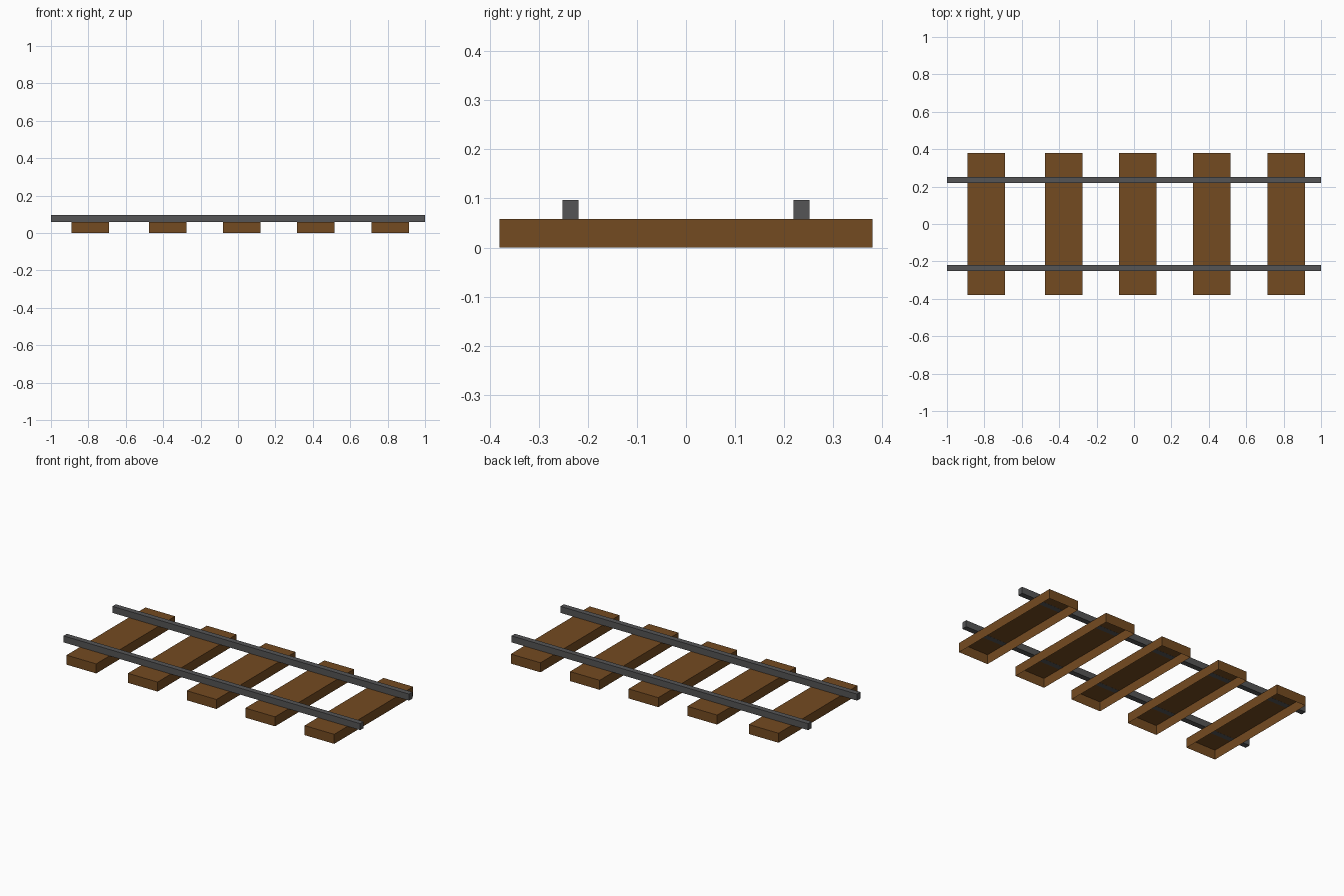
import bpy, bmesh

if "Cube" in bpy.data.objects:
    bpy.data.objects.remove(bpy.data.objects["Cube"])


def material(name, rgb):
    m = bpy.data.materials.new(name)
    m.diffuse_color = (*rgb, 1)
    m.use_nodes = True
    m.node_tree.nodes["Principled BSDF"].inputs["Base Color"].default_value = m.diffuse_color
    return m


def box(name, x, y, z, mat, open_bottom=False):
    """Box spanning the (min, max) ranges, optionally without a bottom face."""
    bm = bmesh.new()
    bmesh.ops.create_cube(bm, size=1)
    for v in bm.verts:
        v.co = [r[0] if c < 0 else r[1] for r, c in zip((x, y, z), v.co)]
    bm.normal_update()
    if open_bottom:
        bottom = [f for f in bm.faces if f.normal.z < -0.9]
        bmesh.ops.delete(bm, geom=bottom, context='FACES_ONLY')
    me = bpy.data.meshes.new(name)
    bm.to_mesh(me)
    bm.free()
    me.materials.append(mat)
    ob = bpy.data.objects.new(name, me)
    bpy.context.collection.objects.link(ob)
    return ob


wood = material("wood", (0.175, 0.07, 0.015))
steel = material("steel", (0.09, 0.09, 0.092))

# Wooden sleepers: shells left open underneath
for i, cx in enumerate((-0.79, -0.376, 0.021, 0.416, 0.815)):
    box(f"sleeper_{i + 1}", (cx - 0.1, cx + 0.1), (-0.38, 0.38), (0, 0.058),
        wood, open_bottom=True)

# Two steel rails, seated just into the sleepers
for name, y in (("front_rail", (-0.252, -0.219)), ("back_rail", (0.219, 0.252))):
    box(name, (-1, 1), y, (0.0575, 0.097), steel)
